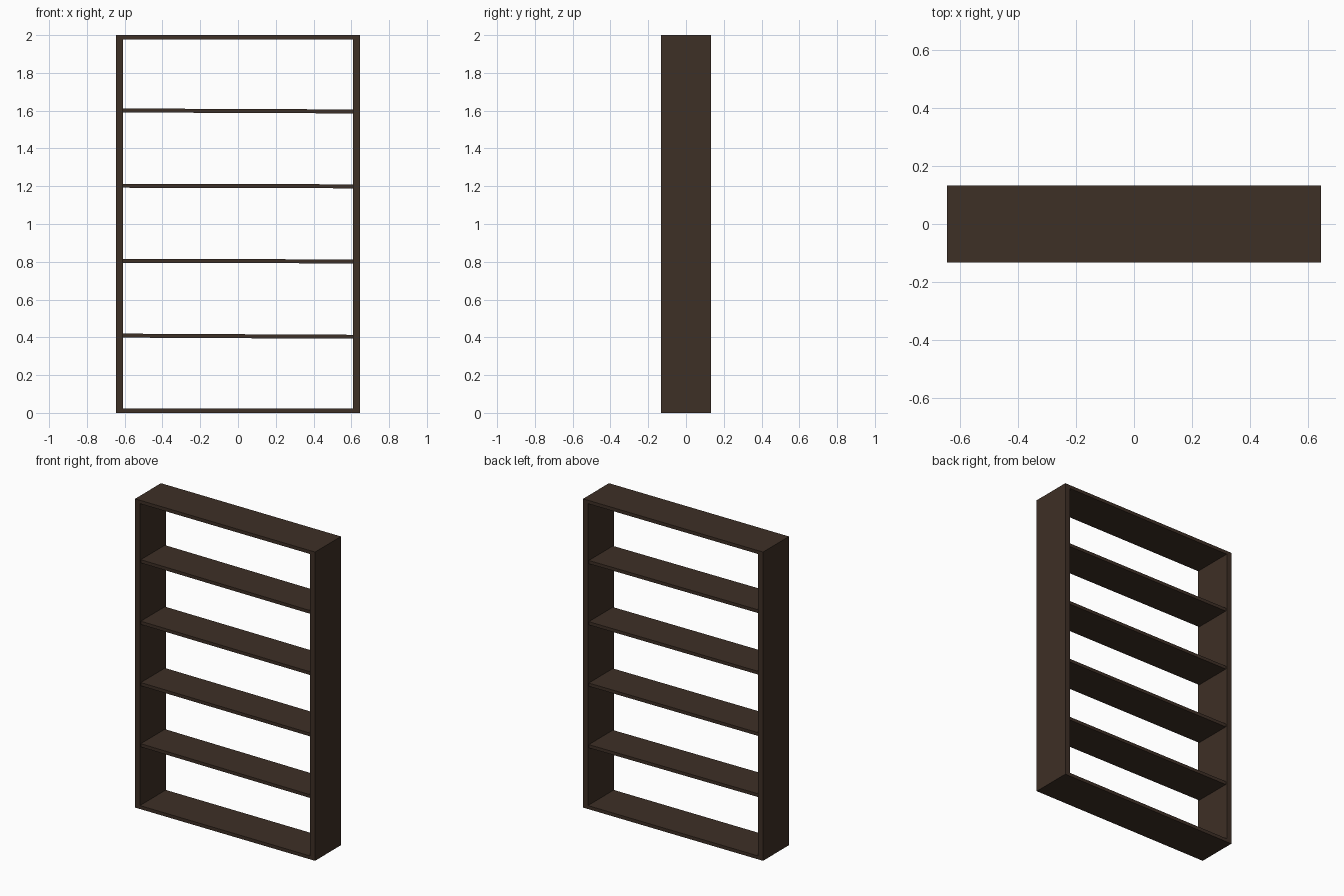
import bpy
import math

if "Cube" in bpy.data.objects:
    bpy.data.objects.remove(bpy.data.objects["Cube"])

W, D, H = 1.29, 0.265, 2.0      # overall size
SIDE, CAP, SHELF = 0.035, 0.022, 0.021  # board thicknesses

wood = bpy.data.materials.new("dark brown wood")
wood.diffuse_color = (0.048, 0.029, 0.019, 1.0)
wood.use_nodes = True
wood.node_tree.nodes["Principled BSDF"].inputs["Base Color"].default_value = wood.diffuse_color


def board(name, size, centre, tilt=0.0):
    """Flat rectangular board, optionally tilted about the y axis."""
    bpy.ops.mesh.primitive_cube_add(size=1, location=centre)
    ob = bpy.context.object
    ob.name = name
    ob.scale = size
    bpy.ops.object.transform_apply(location=False, rotation=False, scale=True)
    ob.rotation_euler.y = tilt
    ob.data.materials.append(wood)
    return ob


# Upright side panels
for name, s in (("left_side_panel", -1), ("right_side_panel", 1)):
    board(name, (SIDE, D, H), (s * (W - SIDE) / 2, 0, H / 2))

# Top and bottom boards between the sides
inner = W - 2 * SIDE
board("bottom_board", (inner, D, CAP), (0, 0, CAP / 2))
board("top_board", (inner, D, CAP), (0, 0, H - CAP / 2))

# Four inner shelves, slightly set back and very slightly uneven
drops = (0.006, 0.003, 0.003, 0.005)
for i, drop in enumerate(drops):
    z = 0.406 + i * 0.3975
    board(f"shelf_{i + 1}", (inner + 0.004, D - 0.018, SHELF), (0, 0, z),
          math.atan2(drop, inner))
